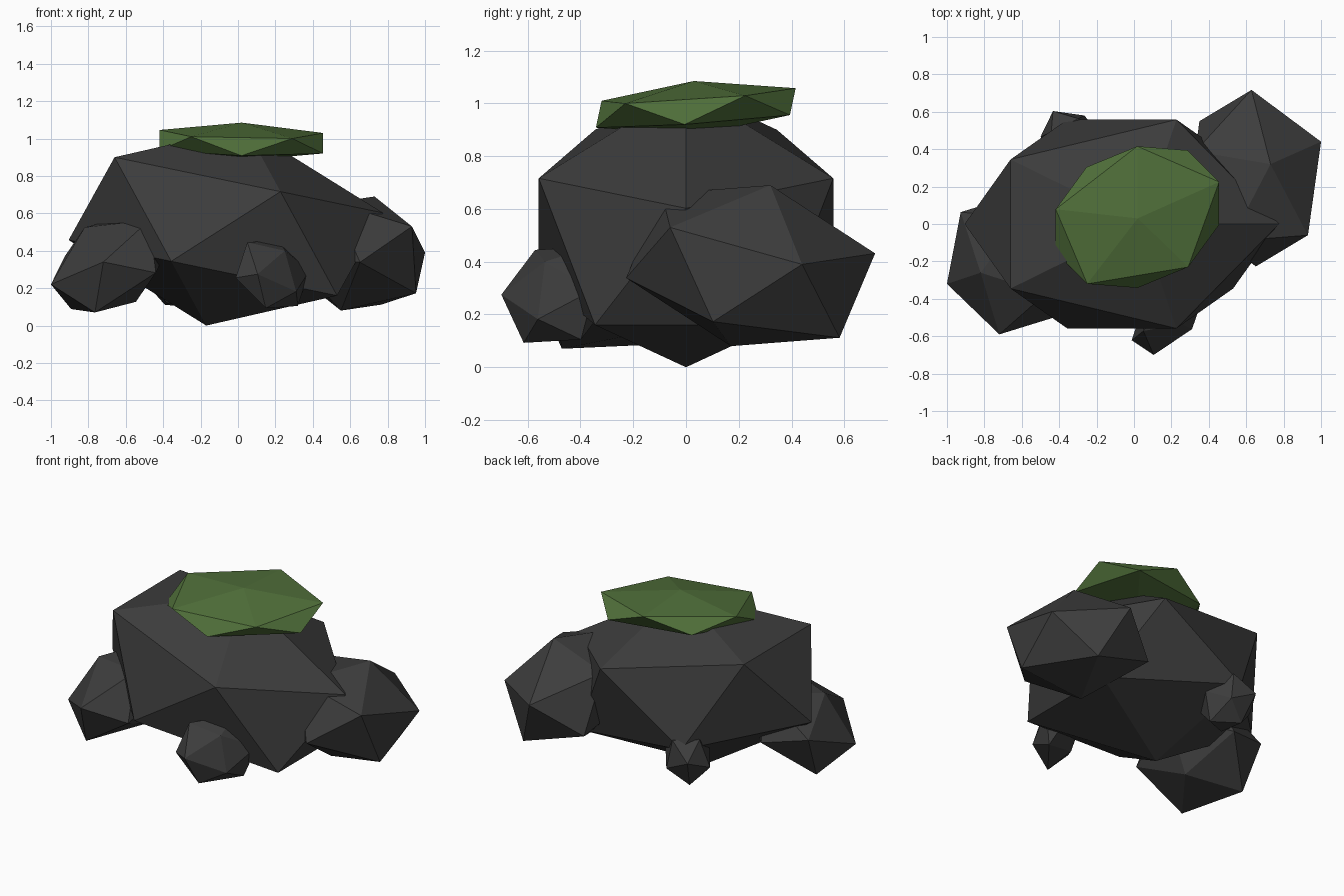
import bpy
import bmesh
from mathutils import Matrix, Vector

cube = bpy.data.objects.get("Cube")
if cube:
    bpy.data.objects.remove(cube, do_unlink=True)


def make_material(name, colour):
    mat = bpy.data.materials.new(name)
    mat.use_nodes = True
    mat.diffuse_color = (*colour, 1)
    mat.node_tree.nodes["Principled BSDF"].inputs["Base Color"].default_value = (*colour, 1)
    return mat


stone = make_material("dark grey stone", (0.046, 0.046, 0.046))
moss = make_material("moss green", (0.08, 0.16, 0.042))


def columns(vectors):
    return Matrix(vectors).transposed()


def make_boulder(name, mat, centre, *corners):
    """Stretch a twenty-sided ball so that one of its faces has the given corners."""
    bm = bmesh.new()
    bmesh.ops.create_icosphere(bm, subdivisions=1, radius=1)
    bm.faces.ensure_lookup_table()
    centre = Vector(centre)
    source = columns([v.co.copy() for v in bm.faces[0].verts])
    target = columns([Vector(c) - centre for c in corners])
    stretch = target @ source.inverted()
    bmesh.ops.transform(bm, matrix=stretch.to_4x4(), verts=bm.verts)
    bmesh.ops.recalc_face_normals(bm, faces=bm.faces)
    mesh = bpy.data.meshes.new(name)
    bm.to_mesh(mesh)
    bm.free()
    mesh.materials.append(mat)
    obj = bpy.data.objects.new(name, mesh)
    obj.location = centre
    bpy.context.collection.objects.link(obj)
    return obj


# Large tilted central rock
make_boulder("main_rock", stone, (-0.065, 0, 0.53),
             (0.04, 0, 1.06), (-0.66, -0.345, 0.9), (-0.66, 0.345, 0.9))

# Flattened moss cap on top
make_boulder("moss_cap", moss, (0.018, 0.037, 0.983),
             (0.02, 0.03, 1.085), (0.29, -0.23, 1.0), (-0.25, -0.32, 1.01))

# Two medium rocks leaning on the sides
make_boulder("left_back_rock", stone, (0.64, 0.245, 0.385),
             (0.93, -0.06, 0.53), (1.0, 0.44, 0.39), (0.73, 0.32, 0.69))
make_boulder("right_front_rock", stone, (-0.683, -0.22, 0.326),
             (-0.72, -0.59, 0.34), (-1.0, -0.32, 0.22), (-0.82, -0.26, 0.525))

# Two small rocks at the foot
make_boulder("small_front_rock", stone, (0.185, -0.485, 0.275),
             (0.105, -0.7, 0.275), (0.05, -0.572, 0.445), (0.25, -0.535, 0.4))
make_boulder("small_back_rock", stone, (-0.335, 0.46, 0.255),
             (-0.39, 0.52, 0.11), (-0.433, 0.604, 0.29), (-0.5, 0.466, 0.234))
